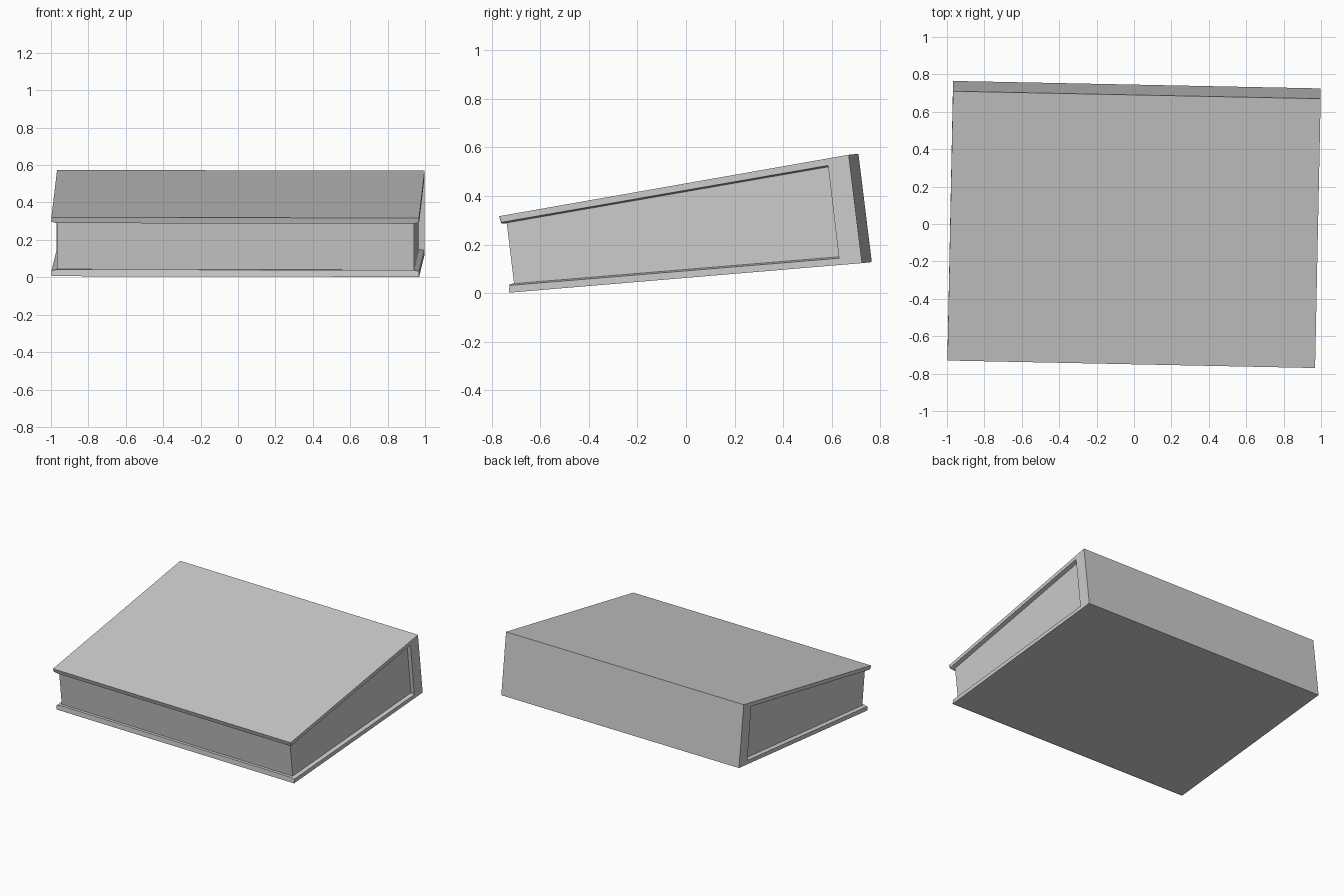
import bpy, bmesh
from mathutils import Matrix

cube = bpy.data.objects.get("Cube")
if cube:
    bpy.data.objects.remove(cube, do_unlink=True)


def material(name, colour):
    mat = bpy.data.materials.new(name)
    mat.use_nodes = True
    mat.diffuse_color = colour
    mat.node_tree.nodes["Principled BSDF"].inputs["Base Color"].default_value = colour
    return mat


grey = material("plain grey", (0.6, 0.6, 0.6, 1))

# The whole book lies slightly turned and tipped
PLACE = (Matrix.Translation((0, 0, 0.002))
         @ Matrix.Rotation(-0.0204, 4, 'Z') @ Matrix.Rotation(0.002, 4, 'Y'))


def loft(name, sections):
    """Join matching (y, z) outlines placed at the given x positions."""
    bm = bmesh.new()
    rings = [[bm.verts.new((x, y, z)) for y, z in outline] for x, outline in sections]
    for a, b in zip(rings, rings[1:]):
        for i in range(len(a)):
            j = (i + 1) % len(a)
            bm.faces.new((a[i], a[j], b[j], b[i]))
    bm.faces.new(rings[0])
    bm.faces.new(rings[-1])
    bmesh.ops.recalc_face_normals(bm, faces=bm.faces[:])
    mesh = bpy.data.meshes.new(name)
    bm.to_mesh(mesh)
    bm.free()
    mesh.materials.append(grey)
    obj = bpy.data.objects.new(name, mesh)
    bpy.context.collection.objects.link(obj)
    obj.matrix_world = PLACE
    return obj


# Cover: C-shaped wedge of two boards and a thick spine, opening flared at the ends
outer = [(-0.75, 0.317), (0.69, 0.57), (0.745, 0.124), (-0.71, 0.002)]


def cover_outline(lip):
    return outer + [(-0.707, 0.032 + lip), (0.65, 0.144 + lip),
                    (0.605, 0.526 - lip), (-0.74, 0.292 - lip)]


END, PAGE = 0.983, 0.955
loft("book_cover", [(-END, cover_outline(0)), (-PAGE, cover_outline(0.006)),
                    (PAGE, cover_outline(0.006)), (END, cover_outline(0))])

# Page block set back from the cover edges
pages = [(-0.72, 0.3), (0.65, 0.55), (0.7, 0.13), (-0.686, 0.02)]
loft("page_block", [(-PAGE, pages), (PAGE, pages)])
